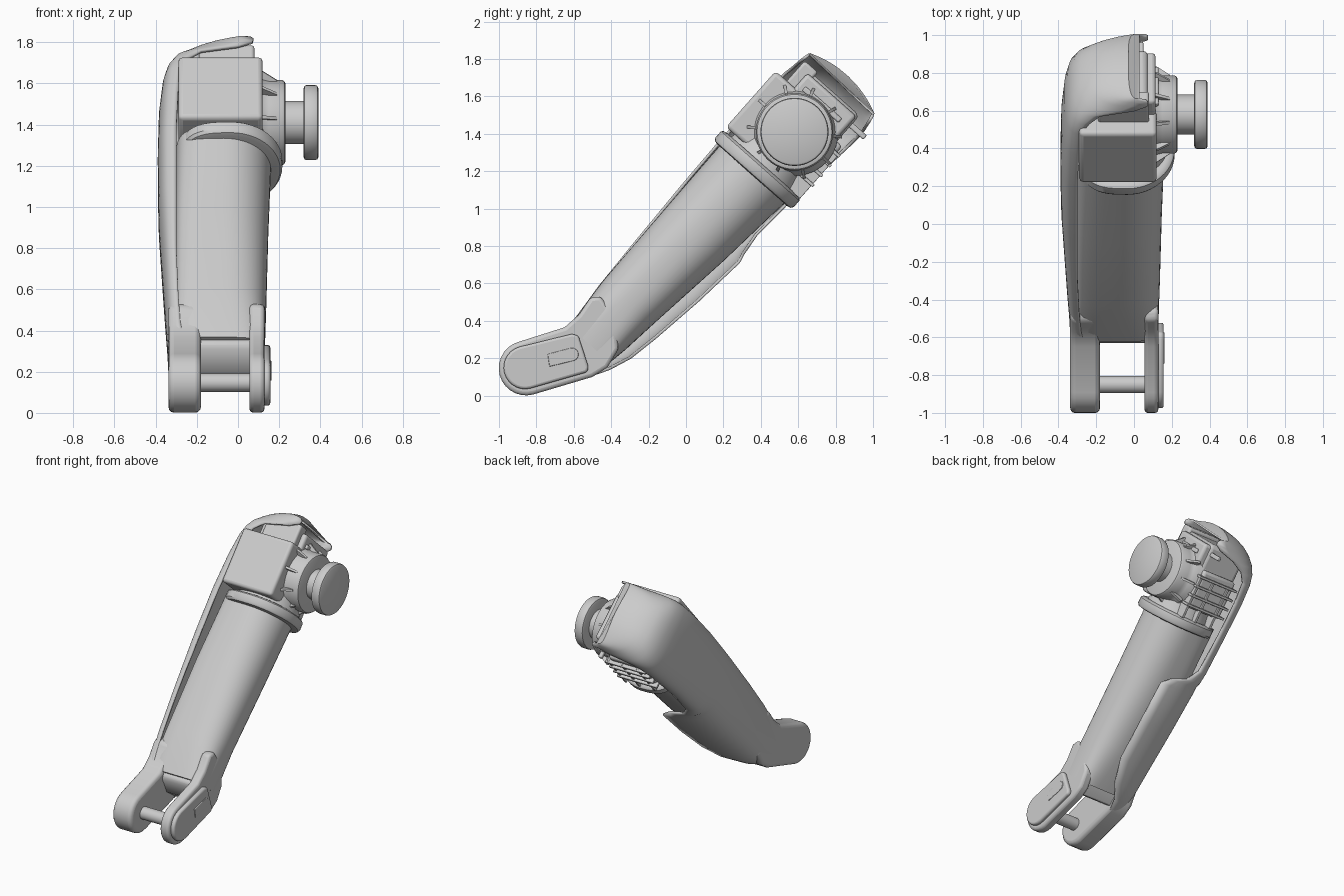
import bpy, bmesh
from math import sin, cos, pi, radians
from mathutils import Matrix

cube = bpy.data.objects.get("Cube")
if cube:
    bpy.data.objects.remove(cube)

# Single light grey finish
grey = bpy.data.materials.new("light grey")
grey.use_nodes = True
grey.diffuse_color = (0.6, 0.6, 0.6, 1)
grey.node_tree.nodes["Principled BSDF"].inputs["Base Color"].default_value = (0.6, 0.6, 0.6, 1)

# Arm frame: x across, y along the arm, z towards the front face
ARM = Matrix.Translation((0, 0.39, 1.22)) @ Matrix.Rotation(radians(48.5), 4, 'X')
WORLD = Matrix.Identity(4)


def finish(name, bm, frame=ARM, bevel=0.0, thick=0.0):
    bmesh.ops.recalc_face_normals(bm, faces=bm.faces)
    mesh = bpy.data.meshes.new(name)
    bm.to_mesh(mesh)
    bm.free()
    ob = bpy.data.objects.new(name, mesh)
    bpy.context.collection.objects.link(ob)
    mesh.materials.append(grey)
    ob.matrix_world = frame
    if thick:
        mod = ob.modifiers.new("thickness", 'SOLIDIFY')
        mod.thickness = thick
        mod.offset = -1
    if bevel:
        mod = ob.modifiers.new("rounded edges", 'BEVEL')
        mod.width = bevel
        mod.segments = 3
        mod.limit_method = 'ANGLE'
        mod.angle_limit = radians(35)
    bpy.ops.object.select_all(action='DESELECT')
    ob.select_set(True)
    bpy.context.view_layer.objects.active = ob
    bpy.ops.object.shade_smooth_by_angle(angle=radians(35))


def box(name, x, y, z, bevel=0.01):
    bm = bmesh.new()
    bmesh.ops.create_cube(bm, size=1)
    for v in bm.verts:
        for i, (lo, hi) in enumerate((x, y, z)):
            v.co[i] = lo if v.co[i] < 0 else hi
    finish(name, bm, ARM, bevel)


def prism(name, outline, x0, x1, bevel=0.0, frame=WORLD):
    """Side outline in y, z extruded across x."""
    bm = bmesh.new()
    face = bm.faces.new([bm.verts.new((x0, y, z)) for y, z in outline])
    ext = bmesh.ops.extrude_face_region(bm, geom=[face])
    for v in ext["geom"]:
        if isinstance(v, bmesh.types.BMVert):
            v.co.x = x1
    finish(name, bm, frame, bevel)


def loft(name, rings, closed=True, frame=ARM, thick=0.0):
    bm = bmesh.new()
    rows = [[bm.verts.new(p) for p in ring] for ring in rings]
    n = len(rows[0])
    for a, b in zip(rows, rows[1:]):
        for i in range(n if closed else n - 1):
            j = (i + 1) % n
            bm.faces.new((a[i], a[j], b[j], b[i]))
    bm.faces.new(rows[0])
    bm.faces.new(rows[-1])
    finish(name, bm, frame, thick=thick)


def power(v, p):
    return (1 if v >= 0 else -1) * abs(v) ** p


def ellipse(s, cx, cz, rx, rz, right=1.0, left=1.0, count=48):
    """Rounded section across the arm at distance s, with its own squareness each side."""
    ring = []
    for i in range(count):
        t = 2 * pi * i / count
        p = right if cos(t) > 0 else left
        ring.append((cx + rx * power(cos(t), p), s, cz + rz * power(sin(t), p)))
    return ring


def turned(name, profile, y, z, count=48):
    """Stack of rings (x, radius) around a cross axis."""
    ts = [2 * pi * i / count for i in range(count)]
    loft(name, [[(x, y + r * cos(t), z + r * sin(t)) for t in ts]
                for x, r in profile], frame=WORLD)


def arc(cy, cz, r, a0, a1, n=14):
    return [(cy + r * cos(radians(a0 + (a1 - a0) * i / n)),
             cz + r * sin(radians(a0 + (a1 - a0) * i / n))) for i in range(n + 1)]


# Tapered arm tube, squarer towards the cover and the fork
loft("arm_tube", [
    ellipse(-1.31, -0.09, 0.05, 0.22, 0.145, 0.5, 0.4),
    ellipse(-1.2, -0.09, 0.048, 0.222, 0.16, 0.6, 0.4),
    ellipse(-1.0, -0.085, 0.045, 0.222, 0.178, 0.8, 0.4),
    ellipse(-0.5, -0.08, 0.02, 0.227, 0.21, 0.9, 0.45),
    ellipse(0.02, -0.07, 0.0, 0.232, 0.235, 1.0, 0.6)])

# Flange and head neck
loft("tube_flange", [ellipse(s, -0.035, 0, 0.25 + r, 0.28 + r, 1.0, 0.65)
                     for s, r in ((-0.055, -0.03), (-0.05, -0.01), (-0.035, 0),
                                  (0.01, 0), (0.02, -0.01), (0.025, -0.03))])
loft("head_neck", [ellipse(s, -0.05, -0.01, r, r)
                   for s, r in ((0, 0.235), (0.1, 0.215), (0.3, 0.215))])

# Side cover: s, left edge, front lip, rear lip, front height, rear height
stations = [
    (-1.43, -0.338, -0.24, -0.2, 0.19, -0.07),
    (-1.34, -0.34, -0.26, -0.17, 0.20, -0.12),
    (-1.22, -0.345, -0.28, -0.08, 0.205, -0.165),
    (-1.05, -0.355, -0.29, -0.02, 0.222, -0.195),
    (-0.75, -0.37, -0.3, -0.01, 0.235, -0.235),
    (-0.45, -0.385, -0.3, -0.01, 0.245, -0.262),
    (-0.4, -0.386, -0.3, -0.08, 0.247, -0.25),
    (-0.36, -0.387, -0.3, -0.2, 0.248, -0.245),
    (-0.28, -0.388, -0.3, -0.27, 0.25, -0.235),
    (0.0, -0.39, -0.3, -0.28, 0.255, -0.25),
    (0.25, -0.385, -0.29, -0.27, 0.25, -0.275),
    (0.42, -0.37, -0.28, -0.25, 0.24, -0.29),
    (0.5, -0.352, -0.24, -0.2, 0.235, -0.295),
    (0.56, -0.322, -0.18, -0.1, 0.225, -0.295),
    (0.6, -0.285, 0.0, 0.03, 0.22, -0.29),
    (0.635, -0.23, 0.07, 0.075, 0.215, -0.285),
    (0.66, -0.165, 0.075, 0.075, 0.21, -0.28),
    (0.676, -0.09, 0.06, 0.06, 0.205, -0.275),
    (0.682, -0.03, 0.03, 0.03, 0.20, -0.27)]
rings = []
for s, left, front, rear, hi, lo in stations:
    ring = []
    square = 0.7 - 0.15 * max(0, min(1, (s - 0.42) / 0.2))
    for i in range(33):
        t = pi * i / 32
        lip = front if t < pi / 2 else rear
        n = (hi + lo) / 2 + (hi - lo) / 2 * power(cos(t), square)
        bow = 0.05 * ((n + 0.02) / 0.24) ** 2 * max(0, (s - 0.3) / 0.37)
        ring.append((lip - (lip - left) * power(max(0, sin(t)), square), s - bow, n))
    rings.append(ring)
loft("side_cover", rings, closed=False, thick=0.016)

# Fork cheeks, hinge pin and web
cheek = arc(-0.855, 0.147, 0.146, 105, 285) + [
    (-0.5, 0.1), (-0.42, 0.15), (-0.36, 0.25), (-0.38, 0.42), (-0.455, 0.53),
    (-0.51, 0.525), (-0.575, 0.43), (-0.65, 0.365)]
prism("left_fork_cheek", cheek, -0.338, -0.18, 0.035)
prism("right_fork_cheek", cheek, 0.055, 0.129, 0.02)
pad = arc(-0.86, 0.15, 0.115, 105, 285) + [(-0.53, 0.125), (-0.52, 0.15), (-0.575, 0.32), (-0.61, 0.33)]
prism("right_fork_pad", pad, 0.12, 0.157, 0.02)
rib = arc(-0.61, 0.22, 0.035, -75, 105) + [(-0.74, 0.222), (-0.73, 0.155)]
prism("fork_pad_rib", rib, 0.15, 0.162, 0.004)
turned("hinge_pin", [(-0.2, 0.045), (0.08, 0.045)], -0.85, 0.147)
web = [(-0.46, 0.54), (-0.52, 0.44), (-0.625, 0.34), (-0.63, 0.31), (-0.58, 0.2),
       (-0.48, 0.13), (-0.38, 0.22), (-0.3, 0.5)]
prism("fork_web", web, -0.19, 0.07, 0.01)

# Motor box and head block
box("motor_box", (-0.29, 0.12), (0.045, 0.445), (-0.02, 0.275), 0.022)
box("head_block", (-0.23, 0.075), (0.25, 0.565), (-0.22, 0.17), 0.03)
box("head_top_step", (-0.19, 0.08), (0.4, 0.59), (0.1, 0.195), 0.015)
box("head_side_plate", (0.0, 0.115), (0.34, 0.55), (-0.21, 0.14), 0.02)
box("head_side_ridge", (0.1, 0.13), (0.46, 0.49), (-0.16, 0.1), 0.008)
box("head_side_boss", (0.1, 0.135), (0.4, 0.43), (-0.02, 0.11), 0.008)
box("rear_block", (-0.22, 0.06), (0.1, 0.38), (-0.26, -0.1), 0.02)
box("rear_tab", (0.02, 0.05), (0.48, 0.51), (-0.32, -0.15), 0.008)

# Rear cooling ribs and struts
for i in range(4):
    s = 0.11 + 0.07 * i
    box("rear_rib", (-0.24, 0.09), (s, s + 0.018), (-0.285, -0.1), 0.004)
for x in (-0.18, -0.05, 0.06):
    box("rear_strut", (x, x + 0.018), (0.02, 0.34), (-0.275, -0.1), 0.004)

# Joint housing and round knob
JY, JZ = 0.58, 1.41
turned("joint_housing", [(-0.1, 0.235), (0.09, 0.235), (0.12, 0.215), (0.15, 0.207),
                         (0.215, 0.207), (0.226, 0.2), (0.23, 0.19)], JY, JZ)
turned("knob_shaft", [(0.2, 0.105), (0.33, 0.105)], JY, JZ)
turned("knob_disc", [(0.318, 0.165), (0.323, 0.178), (0.332, 0.182), (0.376, 0.182),
                     (0.385, 0.178), (0.39, 0.168)], JY, JZ)

# Gusset ribs around the joint housing, each a thin plate standing on its rim
gusset = [(0.19, 0.1), (0.19, 0.19), (0.21, 0.19), (0.255, 0.12), (0.255, 0.1)]
for k in range(10):
    frame = (Matrix.Translation((0, JY, JZ)) @ Matrix.Rotation(radians(12 + 36 * k), 4, 'X')
             @ Matrix(((0, 0, 1, 0), (1, 0, 0, 0), (0, 1, 0, 0), (0, 0, 0, 1))))
    prism("housing_gusset", gusset, -0.008, 0.008, frame=frame)
